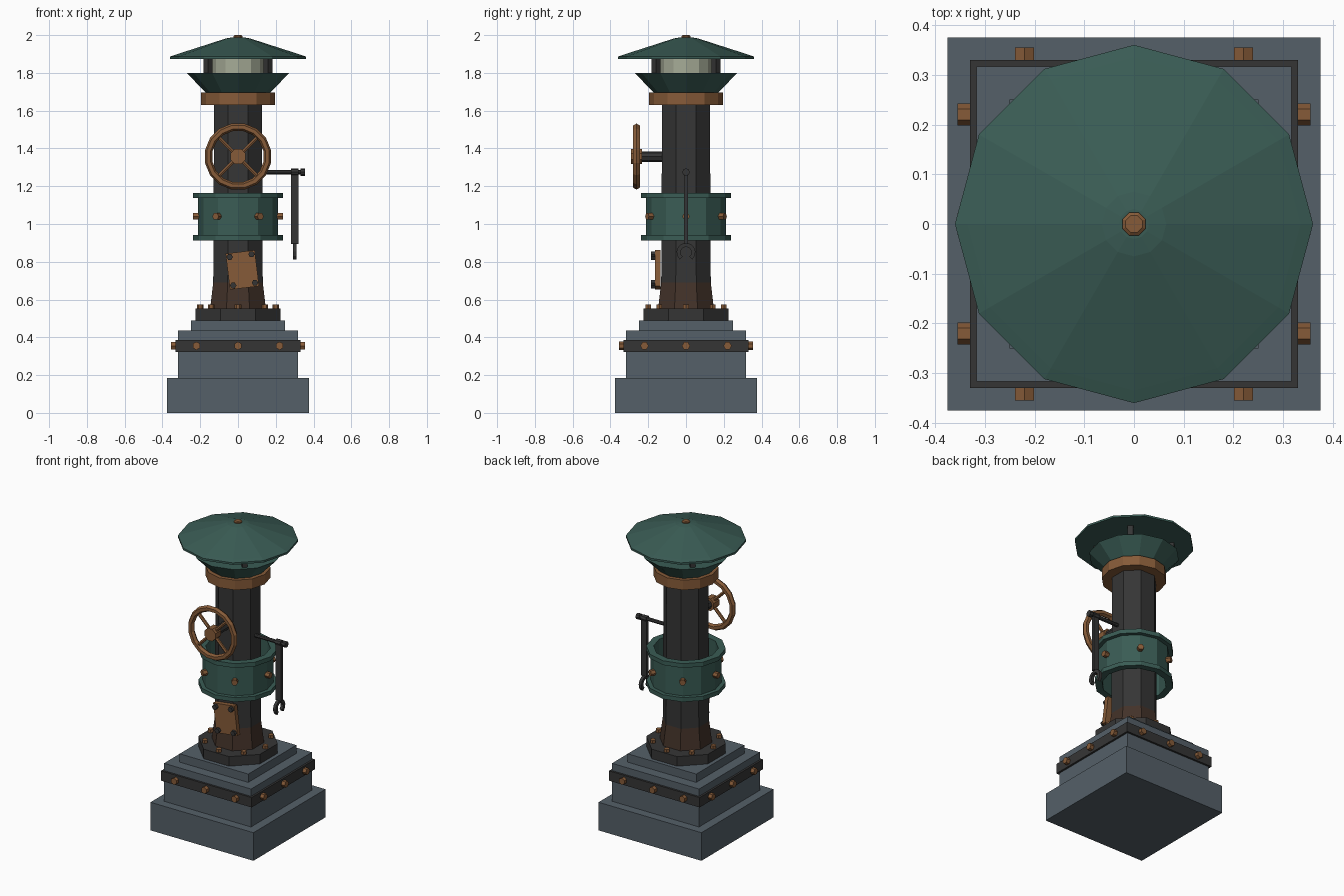
import bpy, bmesh
from math import pi, sin, cos, radians
from mathutils import Matrix, Vector

cube = bpy.data.objects.get("Cube")
if cube:
    bpy.data.objects.remove(cube, do_unlink=True)


def material(name, rgb):
    m = bpy.data.materials.new(name)
    m.use_nodes = True
    m.diffuse_color = (*rgb, 1)
    bsdf = next(n for n in m.node_tree.nodes if n.type == 'BSDF_PRINCIPLED')
    bsdf.inputs["Base Color"].default_value = (*rgb, 1)
    return m


SLATE = material("slate stone", (0.09, 0.117, 0.14))
IRON = material("dark iron", (0.036, 0.036, 0.036))
TEAL = material("teal paint", (0.042, 0.107, 0.09))
BRASS = material("aged brass", (0.24, 0.105, 0.04))
RUST = material("rusted iron", (0.056, 0.032, 0.022))
GLASS = material("pale glass", (0.38, 0.41, 0.31))


def finish(name, bm, mat, matrix=Matrix()):
    bmesh.ops.recalc_face_normals(bm, faces=bm.faces)
    bm.transform(matrix)
    mesh = bpy.data.meshes.new(name)
    bm.to_mesh(mesh)
    bm.free()
    mesh.materials.append(mat)
    ob = bpy.data.objects.new(name, mesh)
    bpy.context.collection.objects.link(ob)
    return ob


def box(name, size, centre, mat, rot=Matrix()):
    bm = bmesh.new()
    bmesh.ops.create_cube(bm, size=1)
    return finish(name, bm, mat, Matrix.Translation(centre) @ rot @ Matrix.Diagonal((*size, 1)))


def lathe(name, profile, sides, mat, spin=0, hollow=False, matrix=Matrix()):
    """Spin (radius, height) points; hollow closes the profile into a ring."""
    bm = bmesh.new()
    rings = [[bm.verts.new((r * cos(2 * pi * i / sides + spin),
                            r * sin(2 * pi * i / sides + spin), z))
              for i in range(sides)] for r, z in profile]
    pairs = list(zip(rings, rings[1:]))
    if hollow:
        pairs.append((rings[-1], rings[0]))
    else:
        bm.faces.new(rings[0])
        bm.faces.new(rings[-1])
    for a, b in pairs:
        for i in range(sides):
            j = (i + 1) % sides
            bm.faces.new((a[i], a[j], b[j], b[i]))
    return finish(name, bm, mat, matrix)


def rod(name, start, end, radius, mat, sides=8, spin=0):
    start, end = Vector(start), Vector(end)
    axis = end - start
    m = Matrix.Translation(start) @ axis.to_track_quat('Z', 'Y').to_matrix().to_4x4()
    return lathe(name, [(radius, 0), (radius, axis.length)], sides, mat, spin, matrix=m)


# Stepped stone base with iron band
for name, half, low, high, mat in (("plinth", 0.375, 0, 0.185, SLATE),
                                   ("base_block", 0.317, 0.185, 0.435, SLATE),
                                   ("base_band", 0.33, 0.322, 0.387, IRON),
                                   ("base_step", 0.25, 0.435, 0.49, SLATE)):
    box(name, (2 * half, 2 * half, high - low), (0, 0, (low + high) / 2), mat)

for side in range(4):
    turn = Matrix.Rotation(side * pi / 2, 3, 'Z')
    for x in (-0.22, 0, 0.22):
        rod("band_bolt", turn @ Vector((x, -0.32, 0.355)), turn @ Vector((x, -0.355, 0.355)),
            0.022, BRASS, 6, 0 if side % 2 else pi / 2)

# Octagonal column: bolted flange, rusted foot, shaft
FLAT = pi / 8
lathe("column_flange", [(0.243, 0.49), (0.243, 0.553)], 8, IRON, FLAT)
lathe("column_foot", [(0.16, 0.55), (0.142, 0.69)], 8, RUST, FLAT)
lathe("column_shaft", [(0.142, 0.69), (0.137, 1.64)], 8, IRON, FLAT)
for i in range(8):
    x, y = 0.2 * cos(i * pi / 4), 0.2 * sin(i * pi / 4)
    rod("flange_bolt", (x, y, 0.545), (x, y, 0.573), 0.018, BRASS, 6)

# Hollow collar with two rims and six bolts
lathe("collar", [(0.212, 0.92), (0.212, 1.16), (0.195, 1.16), (0.195, 0.92)], 12, TEAL, hollow=True)
for low in (0.913, 1.137):
    lathe("collar_rim", [(0.238, low), (0.238, low + 0.028), (0.194, low + 0.028), (0.194, low)],
          12, TEAL, hollow=True)
for i in range(6):
    d = Vector((cos(i * pi / 3), sin(i * pi / 3), 0))
    lift = Vector((0, 0, 1.04))
    rod("collar_bolt", d * 0.2 + lift, d * 0.238 + lift, 0.02, BRASS, 6)

# Lantern head
lathe("neck_ring", [(0.195, 1.63), (0.195, 1.695)], 12, BRASS)
lathe("flared_bowl", [(0.165, 1.69), (0.272, 1.8)], 12, TEAL)
lathe("lamp_glass", [(0.135, 1.795), (0.135, 1.88)], 12, GLASS)
for i in range(4):
    turn = Matrix.Rotation(pi / 4 + i * pi / 2, 4, 'Z')
    box("lantern_post", (0.033, 0.033, 0.085), turn @ Vector((0.225, 0, 1.838)), IRON, turn)
lathe("roof_cap", [(0.36, 1.873), (0.36, 1.886), (0.335, 1.895), (0.065, 1.982), (0.03, 1.988)],
      12, TEAL)
lathe("roof_knob", [(0.025, 1.98), (0.025, 1.995), (0.018, 2.0)], 8, BRASS, FLAT)

# Handwheel on the front
wheel = Matrix.Translation((0, -0.262, 1.357)) @ Matrix.Rotation(pi / 2, 4, 'X')
section = [(0.158 + 0.02 * cos(k * pi / 3), 0.02 * sin(k * pi / 3)) for k in range(6)]
lathe("wheel_rim", section, 16, BRASS, pi / 16, hollow=True, matrix=wheel)
for i in range(4):
    a = pi / 4 + i * pi / 2
    rod("wheel_spoke", wheel.translation, wheel @ Vector((0.155 * cos(a), 0.155 * sin(a), 0)),
        0.011, BRASS, 6)
rod("wheel_hub", (0, -0.232, 1.357), (0, -0.292, 1.357), 0.043, BRASS, 8, FLAT)
rod("wheel_axle", (0, -0.12, 1.357), (0, -0.24, 1.357), 0.028, IRON)

# Tilted repair plate
tilt = Matrix.Translation((0.023, 0, 0.757)) @ Matrix.Rotation(radians(-7), 4, 'Y')
box("repair_plate", (0.155, 0.03, 0.192), tilt @ Vector((0, -0.15, 0)), BRASS,
    tilt.to_3x3().to_4x4())
for x in (-0.058, 0.058):
    for z in (-0.076, 0.076):
        rod("plate_bolt", tilt @ Vector((x, -0.16, z)), tilt @ Vector((x, -0.185, z)),
            0.017, IRON, 6)

# Side peg with hanging wrench
rod("peg", (0.11, 0, 1.275), (0.34, 0, 1.275), 0.012, IRON)
rod("peg_tip", (0.332, 0, 1.275), (0.355, 0, 1.275), 0.02, IRON)
box("wrench_handle", (0.04, 0.02, 0.39), (0.3, 0, 1.09), IRON)
rod("wrench_eye", (0.28, 0, 1.275), (0.32, 0, 1.275), 0.02, IRON)

bm = bmesh.new()
steps = 10
arc = [radians(-50 + 280 * i / steps) for i in range(steps + 1)]
inner, outer = [[bm.verts.new((0, r * cos(a), r * sin(a))) for a in arc] for r in (0.029, 0.05)]
faces = [bm.faces.new((inner[i], outer[i], outer[i + 1], inner[i + 1])) for i in range(steps)]
grown = bmesh.ops.extrude_face_region(bm, geom=faces)["geom"]
bmesh.ops.translate(bm, vec=(0.02, 0, 0),
                    verts=[g for g in grown if isinstance(g, bmesh.types.BMVert)])
finish("wrench_jaw", bm, IRON, Matrix.Translation((0.29, 0, 0.85)))
